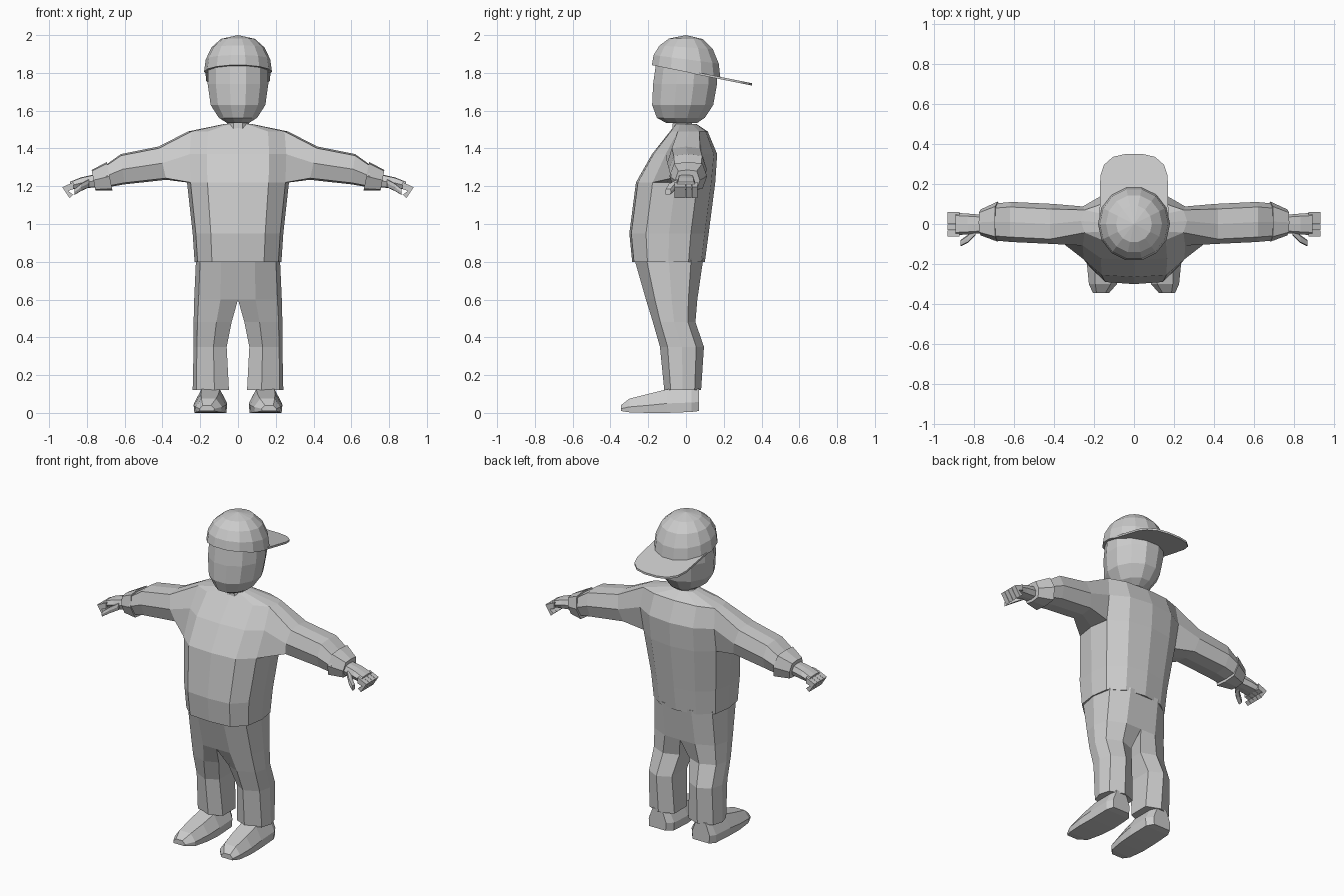
import bpy, bmesh, math

if "Cube" in bpy.data.objects:
    bpy.data.objects.remove(bpy.data.objects["Cube"])

# Eight-sided outline shared by arms, hands and shoes
OCT = [(-.75, -.9), (0, -1), (.75, -.9), (1, 0), (.75, .9), (0, 1), (-.75, .9), (-1, 0)]


def finish(name, bm, mirror=False):
    seam = [f for f in bm.faces if all(abs(v.co.x) < 1e-4 for v in f.verts)]
    if mirror and seam:
        bmesh.ops.delete(bm, geom=seam, context='FACES')
    bmesh.ops.recalc_face_normals(bm, faces=bm.faces)
    me = bpy.data.meshes.new(name)
    bm.to_mesh(me)
    bm.free()
    ob = bpy.data.objects.new(name, me)
    bpy.context.collection.objects.link(ob)
    if mirror:
        mod = ob.modifiers.new("Mirror", 'MIRROR')
        mod.use_clip = True
    return ob


def bridge(bm, a, b):
    n = len(a)
    for i in range(n):
        bm.faces.new((a[i], a[(i + 1) % n], b[(i + 1) % n], b[i]))


def loft(bm, rings, caps=(True, True)):
    rows = [[bm.verts.new(p) for p in ring] for ring in rings]
    for a, b in zip(rows, rows[1:]):
        bridge(bm, a, b)
    for use, row in zip(caps, (rows[0], rows[-1])):
        if use:
            bm.faces.new(row)
    return rows


def across(x, yc, ry, zc, rz, tilt=0):
    """Section facing along x, optionally leaning."""
    return [(x + tilt * b, yc + ry * a, zc + rz * b) for a, b in OCT]


def level(z, rx, yf, yb, n=12):
    """Horizontal oval section from front yf to back yb."""
    angs = [2 * math.pi * (i + .5) / n for i in range(n)]
    return [(rx * math.sin(t), (yf + yb) / 2 - (yb - yf) / 2 * math.cos(t) * 1.03, z) for t in angs]


# Shirt: half torso grid with a side opening that grows into the sleeve
cols = [(0, -1), (.6, -.95), (.93, -.58), (1, 0), (.93, .55), (.55, .9), (0, 1)]
body = [(.80, .23, -.285, .10), (.95, .24, -.30, .12), (1.22, .27, -.265, .155),
        (1.37, .275, -.18, .165), (1.49, .265, -.085, .115), (1.53, .07, -.055, .055)]
bm = bmesh.new()
g = [[bm.verts.new((w * u, (f + b) / 2 + t * (b - f) / 2, z)) for u, t in cols]
     for z, w, f, b in body]
for r in range(len(g) - 1):
    for c in range(6):
        if not (r in (2, 3) and c in (2, 3)):
            bm.faces.new((g[r][c], g[r][c + 1], g[r + 1][c + 1], g[r + 1][c]))
bm.faces.new(g[0])
bm.faces.new(g[-1])
hole = [g[2][2], g[2][3], g[2][4], g[3][4], g[4][4], g[4][3], g[4][2], g[3][2]]
sleeve = loft(bm, [across(.40, 0, .10, 1.322, .088, .02),
                   across(.61, .01, .10, 1.29, .08, .01),
                   across(.70, .01, .092, 1.253, .06)], (False, True))
bridge(bm, hole, sleeve[0])
finish("shirt", bm, True)

# Sleeve cuffs
bm = bmesh.new()
loft(bm, [across(.68, .012, .10, 1.253, .075, .015),
          across(.765, .008, .065, 1.232, .054, .01)])
finish("cuffs", bm, True)

# Hands: palm, curled fingers and thumb
bm = bmesh.new()
loft(bm, [across(.75, 0, .045, 1.23, .035), across(.83, 0, .052, 1.217, .03),
          across(.89, 0, .056, 1.203, .02)])
finish("palms", bm, True)
bm = bmesh.new()
for k in range(4):
    y0, y1 = -.062 + .031 * k, -.033 + .031 * k
    path = [(.87, 1.222, .87, 1.185), (.93, 1.195, .90, 1.175), (.892, 1.137, .872, 1.155)]
    loft(bm, [[(a, y0, b), (a, y1, b), (c, y1, d), (c, y0, d)] for a, b, c, d in path])
finish("fingers", bm, True)
bm = bmesh.new()
loft(bm, [across(.79, -.035, .02, 1.215, .022), across(.83, -.075, .02, 1.195, .02),
          across(.865, -.095, .016, 1.17, .016)])
finish("thumbs", bm, True)

# Trousers: hips meet on the centre line, then split into legs
legs = [(.82, 0, .222, -.275, .092, 1), (.60, 0, .232, -.212, .06, 1),
        (.48, .034, .235, -.175, .05, .7), (.35, .06, .235, -.138, .095, .65),
        (.12, .048, .24, -.115, .08, .65)]
bm = bmesh.new()
rings = []
for z, x0, x1, f, b, k in legs:
    shape = [(0, -k), (.4, -1), (.9, -.65), (1, 0), (.9, .65), (.45, 1), (0, k), (0, 0)]
    rings.append([(x0 + (x1 - x0) * u, (f + b) / 2 + t * (b - f) / 2, z) for u, t in shape])
loft(bm, rings)
finish("trousers", bm, True)

# Shoes: sections from heel to toe (y, centre x, half width, bottom, top)
shoe = [(.068, .15, .06, .01, .13), (.03, .145, .085, .005, .13), (-.10, .145, .088, 0, .125),
        (-.20, .15, .085, 0, .10), (-.30, .155, .07, .003, .075), (-.345, .165, .04, .01, .04)]
outline = [(-.95, 0), (.95, 0), (1, .4), (.55, 1), (-.55, 1), (-1, .4)]
bm = bmesh.new()
loft(bm, [[(cx + w * u, y, z0 + (z1 - z0) * v) for u, v in outline] for y, cx, w, z0, z1 in shoe])
finish("shoes", bm, True)

# Neck and head
bm = bmesh.new()
loft(bm, [level(1.50, .065, -.075, .04, 8), level(1.57, .06, -.07, .03, 8)])
finish("neck", bm)
bm = bmesh.new()
loft(bm, [level(1.535, .06, -.105, .06), level(1.562, .105, -.155, .10),
          level(1.63, .15, -.18, .145), level(1.74, .166, -.175, .165),
          level(1.86, .164, -.158, .16)])
finish("head", bm)

# Backward cap: dome with a tilted rim
bm = bmesh.new()
rings = []
for e in (0, 20, 42, 64):
    s, r = math.sin(math.radians(e)), math.cos(math.radians(e)) ** .85
    rings.append([(x * r, y * r, 1.805 + .195 * s - .2 * y * r * (1 - s))
                  for x, y, _ in level(0, .18, -.18, .182, 14)])
rows = loft(bm, rings, (True, False))
tip = bm.verts.new((0, 0, 2))
for i in range(14):
    bm.faces.new((rows[-1][i], rows[-1][(i + 1) % 14], tip))
finish("cap_dome", bm)

# Cap brim: thin sloping plate
half = [(.172, .03), (.168, .24), (.15, .295), (.105, .335), (.04, .35)]
edge = half + [(-x, y) for x, y in reversed(half)]
bm = bmesh.new()
loft(bm, [[(x, y, 1.809 - .2 * y + d) for x, y in edge] for d in (-.006, .006)])
finish("cap_brim", bm)
